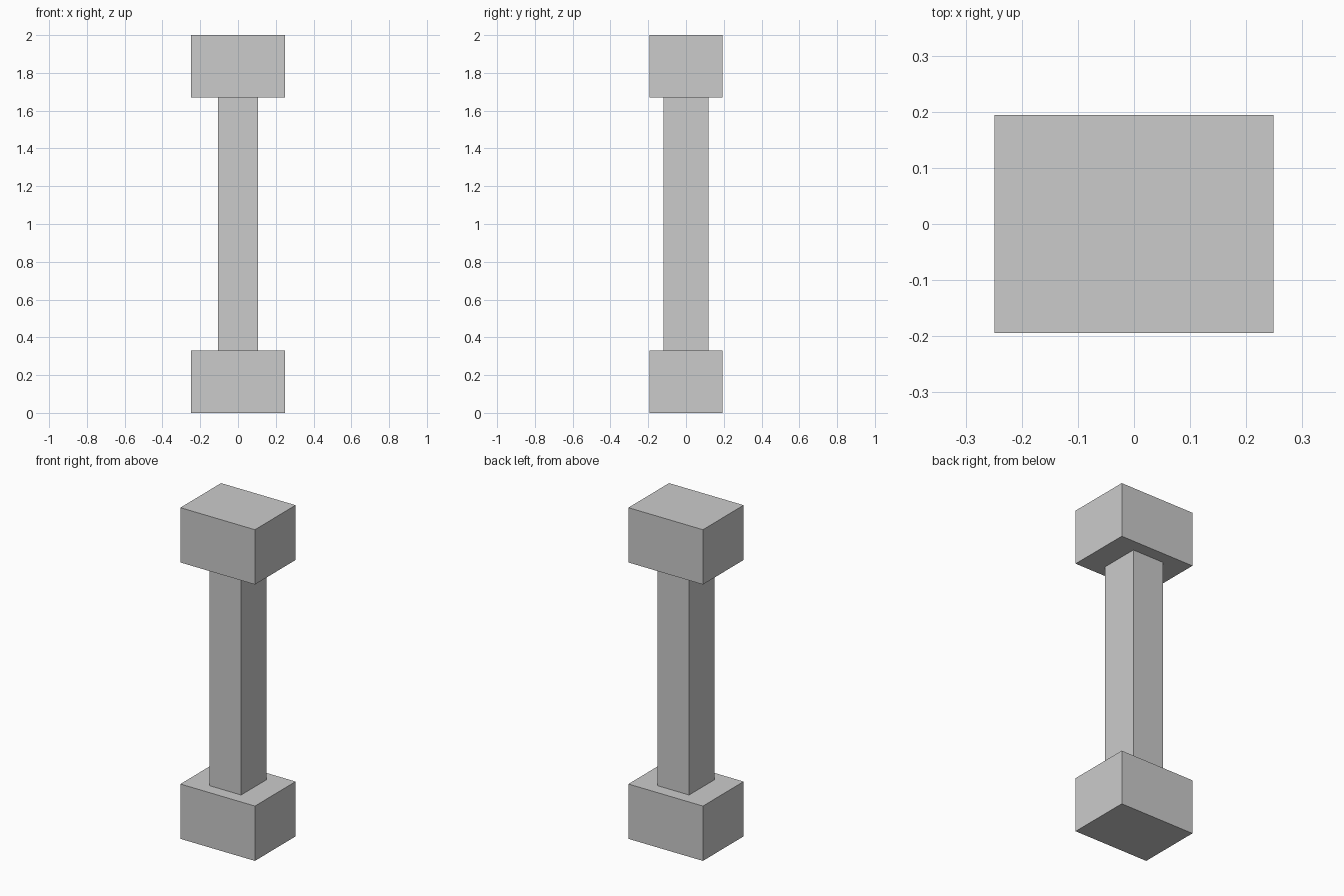
import bpy

if "Cube" in bpy.data.objects:
    bpy.data.objects.remove(bpy.data.objects["Cube"])


def box(name, width, depth, z0, z1):
    """Axis-aligned box centred on x = y = 0, spanning z0 to z1."""
    bpy.ops.mesh.primitive_cube_add(size=1, location=(0, 0, (z0 + z1) / 2))
    obj = bpy.context.object
    obj.name = name
    obj.scale = (width, depth, z1 - z0)
    bpy.ops.object.transform_apply(location=False, rotation=False, scale=True)
    return obj


HEIGHT = 2.0
BLOCK_W, BLOCK_D, BLOCK_H = 0.498, 0.388, 0.331

# Matching blocks at the bottom and top
box("base_block", BLOCK_W, BLOCK_D, 0, BLOCK_H)
box("top_block", BLOCK_W, BLOCK_D, HEIGHT - BLOCK_H, HEIGHT)

# Slim rectangular shaft between them
box("shaft", 0.21, 0.24, BLOCK_H, HEIGHT - BLOCK_H)
